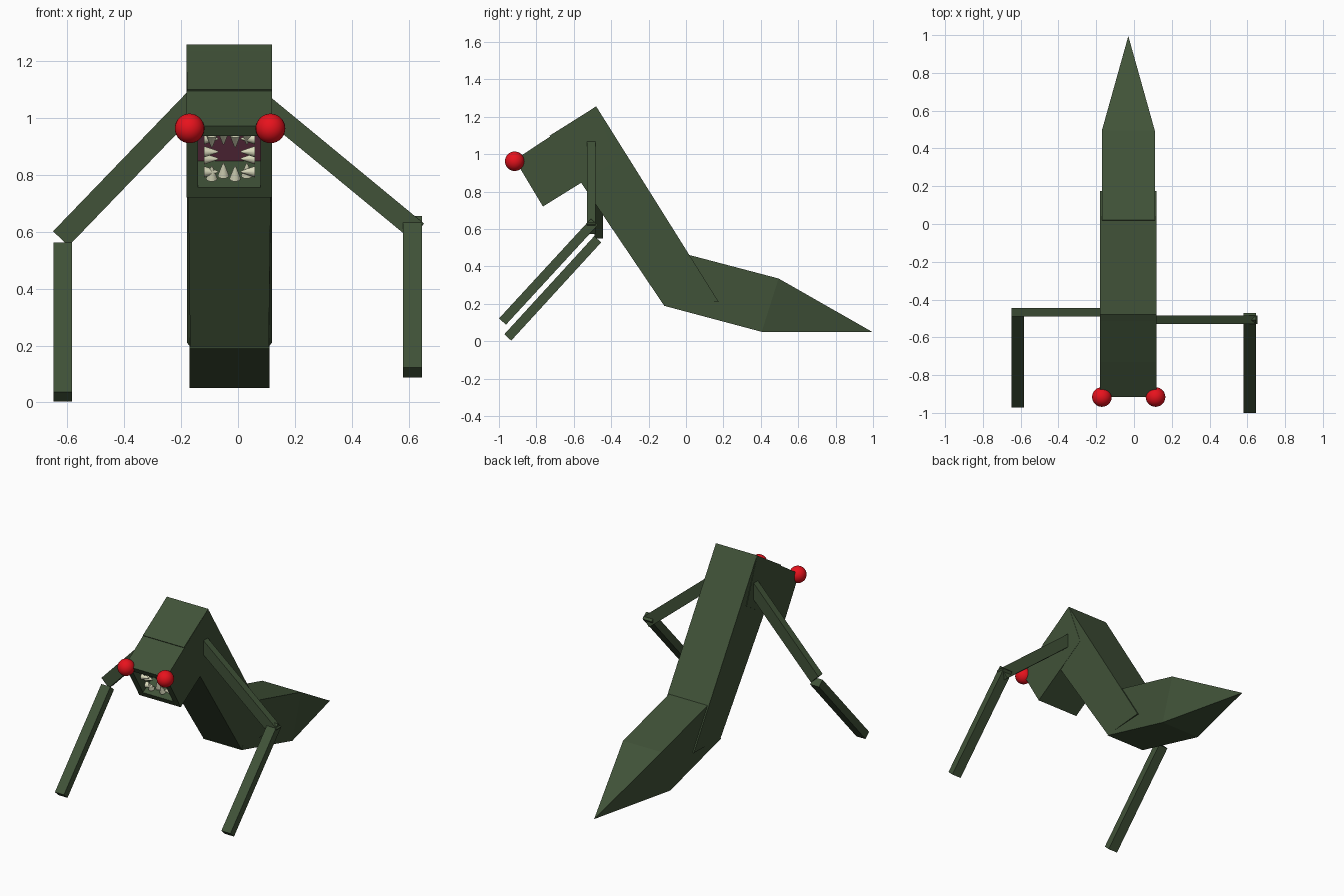
import bpy, bmesh
from mathutils import Vector, Matrix

if "Cube" in bpy.data.objects:
    bpy.data.objects.remove(bpy.data.objects["Cube"])

CX = -0.03  # centre plane of the body


def material(name, rgb):
    m = bpy.data.materials.new(name)
    m.diffuse_color = (*rgb, 1)
    m.use_nodes = True
    m.node_tree.nodes["Principled BSDF"].inputs["Base Color"].default_value = m.diffuse_color
    return m


GREEN = material("green_skin", (0.052, 0.085, 0.040))
RED = material("red_eye", (0.80, 0.006, 0.012))
BONE = material("bone", (0.72, 0.72, 0.52))
THROAT = material("throat", (0.14, 0.035, 0.065))


def finish(name, bm, *mats):
    bmesh.ops.recalc_face_normals(bm, faces=bm.faces[:])
    me = bpy.data.meshes.new(name)
    bm.to_mesh(me)
    bm.free()
    ob = bpy.data.objects.new(name, me)
    bpy.context.collection.objects.link(ob)
    for m in mats:
        me.materials.append(m)
    return ob


def prism(profile):
    """Side profile of (y, z, half width) points spanned across x."""
    bm = bmesh.new()
    a = [bm.verts.new((CX - w, y, z)) for y, z, w in profile]
    b = [bm.verts.new((CX + w, y, z)) for y, z, w in profile]
    bm.faces.new(a)
    bm.faces.new(b[::-1])
    n = len(profile)
    sides = [bm.faces.new((a[i], b[i], b[(i + 1) % n], a[(i + 1) % n])) for i in range(n)]
    bmesh.ops.recalc_face_normals(bm, faces=bm.faces[:])
    return bm, sides


def beam(name, p, q, side, width, thick):
    """Square bar from p to q; thick is measured along the side axis."""
    p, q, s = Vector(p), Vector(q), Vector(side)
    d = (q - p).normalized()
    u = d.cross(s).normalized()
    rot = Matrix((u, s, d)).transposed().to_4x4()
    bm = bmesh.new()
    bmesh.ops.create_cube(bm, size=1)
    bmesh.ops.scale(bm, vec=(width, thick, (q - p).length), verts=bm.verts)
    bmesh.ops.transform(bm, matrix=Matrix.Translation((p + q) / 2) @ rot, verts=bm.verts)
    return finish(name, bm, GREEN)


# Neck / torso
bm, _ = prism([(-0.48, 1.255, 0.149), (-0.73, 1.098, 0.149),
               (-0.12, 0.195, 0.138), (0.175, 0.21, 0.149)])
finish("torso", bm, GREEN)

# Head with recessed mouth
bm, sides = prism([(-0.915, 0.97, 0.15), (-0.765, 0.72, 0.15),
                   (-0.37, 0.965, 0.15), (-0.48, 1.256, 0.15)])
front = sides[0]
inward = -front.normal.copy()
mouth = front.calc_center_median()
bmesh.ops.inset_region(bm, faces=[front], thickness=0.057)
back = bmesh.ops.extrude_discrete_faces(bm, faces=[front])["faces"][0]
bmesh.ops.translate(bm, vec=inward * 0.18, verts=back.verts)
back.material_index = 1
finish("head", bm, GREEN, THROAT)

# Tail base and pointed tail tip
bm, _ = prism([(0.02, 0.46, 0.14), (-0.12, 0.19, 0.14),
               (0.405, 0.05, 0.14), (0.495, 0.335, 0.14)])
finish("tail_base", bm, GREEN)
bm = bmesh.new()
ring = [bm.verts.new((CX + x, y, z)) for x, y, z in
        ((-0.14, 0.405, 0.05), (0.14, 0.405, 0.05), (0.14, 0.495, 0.335), (-0.14, 0.495, 0.335))]
tip = bm.verts.new((CX, 0.995, 0.05))
bm.faces.new(ring)
for i in range(4):
    bm.faces.new((ring[i], ring[(i + 1) % 4], tip))
finish("tail_tip", bm, GREEN)

# Arms, posed slightly differently on each side
beam("left_upper_arm", (-0.14, -0.466, 1.075), (-0.622, -0.466, 0.575), (0, 1, 0), 0.075, 0.045)
beam("left_forearm", (-0.615, -0.472, 0.545), (-0.615, -0.953, 0.02), (1, 0, 0), 0.05, 0.066)
beam("right_upper_arm", (0.09, -0.507, 1.045), (0.63, -0.507, 0.60), (0, 1, 0), 0.072, 0.045)
beam("right_forearm", (0.612, -0.49, 0.638), (0.612, -0.981, 0.105), (1, 0, 0), 0.05, 0.066)

# Eyes
for name, x in (("left_eye", -0.17), ("right_eye", 0.114)):
    bm = bmesh.new()
    bmesh.ops.create_uvsphere(bm, u_segments=24, v_segments=16, radius=0.052,
                              matrix=Matrix.Translation((x, -0.916, 0.962)))
    for f in bm.faces:
        f.smooth = True
    finish(name, bm, RED)

# Teeth: cones on all four walls of the mouth, pointing inwards
X = Vector((1, 0, 0))
U = inward.cross(X).normalized()
U = U if U.z > 0 else -U
bm = bmesh.new()
for wall, along in ((-U, X), (U, X), (X, U), (-X, U)):
    for i in range(4):
        base = mouth + wall * 0.09 + along * (-0.062 + i * 0.041) \
            + inward * (0.035 + 0.02 * (i % 2))
        h = 0.05
        m = Matrix.Translation(base - wall * h / 2) @ \
            (-wall).to_track_quat('Z', 'Y').to_matrix().to_4x4()
        bmesh.ops.create_cone(bm, cap_ends=True, segments=12, radius1=0.02,
                              radius2=0.003, depth=h, matrix=m)
for f in bm.faces:
    f.smooth = len(f.verts) == 4
finish("teeth", bm, BONE)
